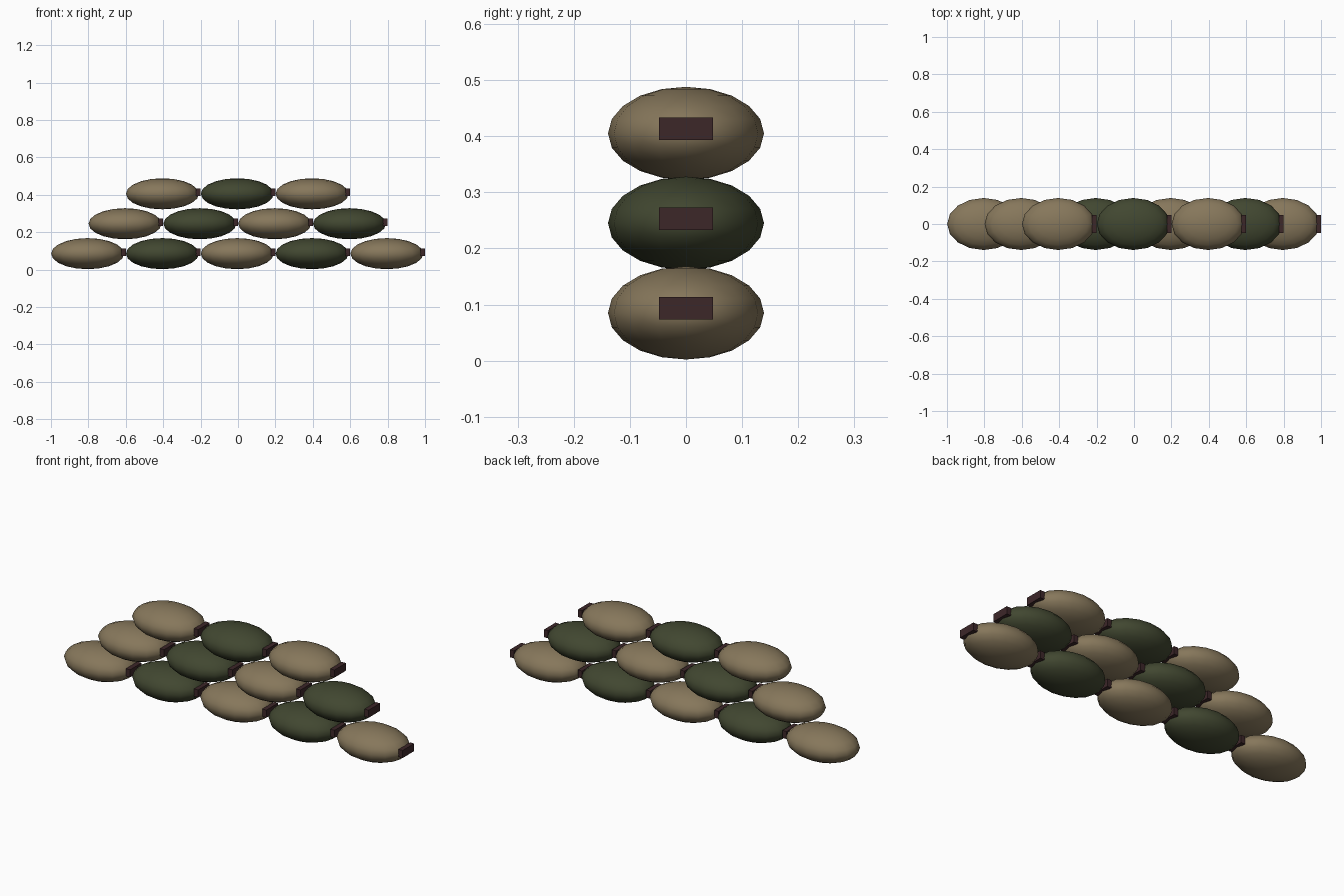
import bpy

cube = bpy.data.objects.get("Cube")
if cube:
    bpy.data.objects.remove(cube, do_unlink=True)


def make_material(name, rgb):
    mat = bpy.data.materials.new(name)
    mat.use_nodes = True
    color = (*rgb, 1)
    mat.diffuse_color = color
    mat.node_tree.nodes["Principled BSDF"].inputs["Base Color"].default_value = color
    return mat


tan = make_material("tan canvas", (0.24, 0.185, 0.105))
green = make_material("olive canvas", (0.053, 0.063, 0.03))
brown = make_material("dark brown tie", (0.046, 0.02, 0.022))

BAG_RADII = (0.195, 0.139, 0.083)
PITCH, ROW_HEIGHT = 0.4, 0.16


def finish(name, scale, mat):
    obj = bpy.context.object
    obj.name = name
    obj.scale = scale
    bpy.ops.object.transform_apply(location=False, rotation=False, scale=True)
    obj.data.materials.append(mat)
    return obj


def add_bag(name, x, z, mat):
    # Stuffed bag body
    bpy.ops.mesh.primitive_uv_sphere_add(segments=16, ring_count=10, radius=1,
                                         location=(x, 0, z))
    finish(name, BAG_RADII, mat)
    bpy.ops.object.shade_smooth()
    # Knotted neck at the bag's left end
    bpy.ops.mesh.primitive_cube_add(size=2, location=(x + 0.192, 0, z + 0.008))
    finish(name + "_tie", (0.012, 0.048, 0.02), brown)


# Three staggered rows, alternating cloth colours along each row
for row, count in enumerate((5, 4, 3)):
    for i in range(count):
        x = (i - (count - 1) / 2) * PITCH - 0.004
        z = 0.085 + row * ROW_HEIGHT
        add_bag(f"row_{row + 1}_sandbag_{i + 1}", x, z, green if i % 2 else tan)
